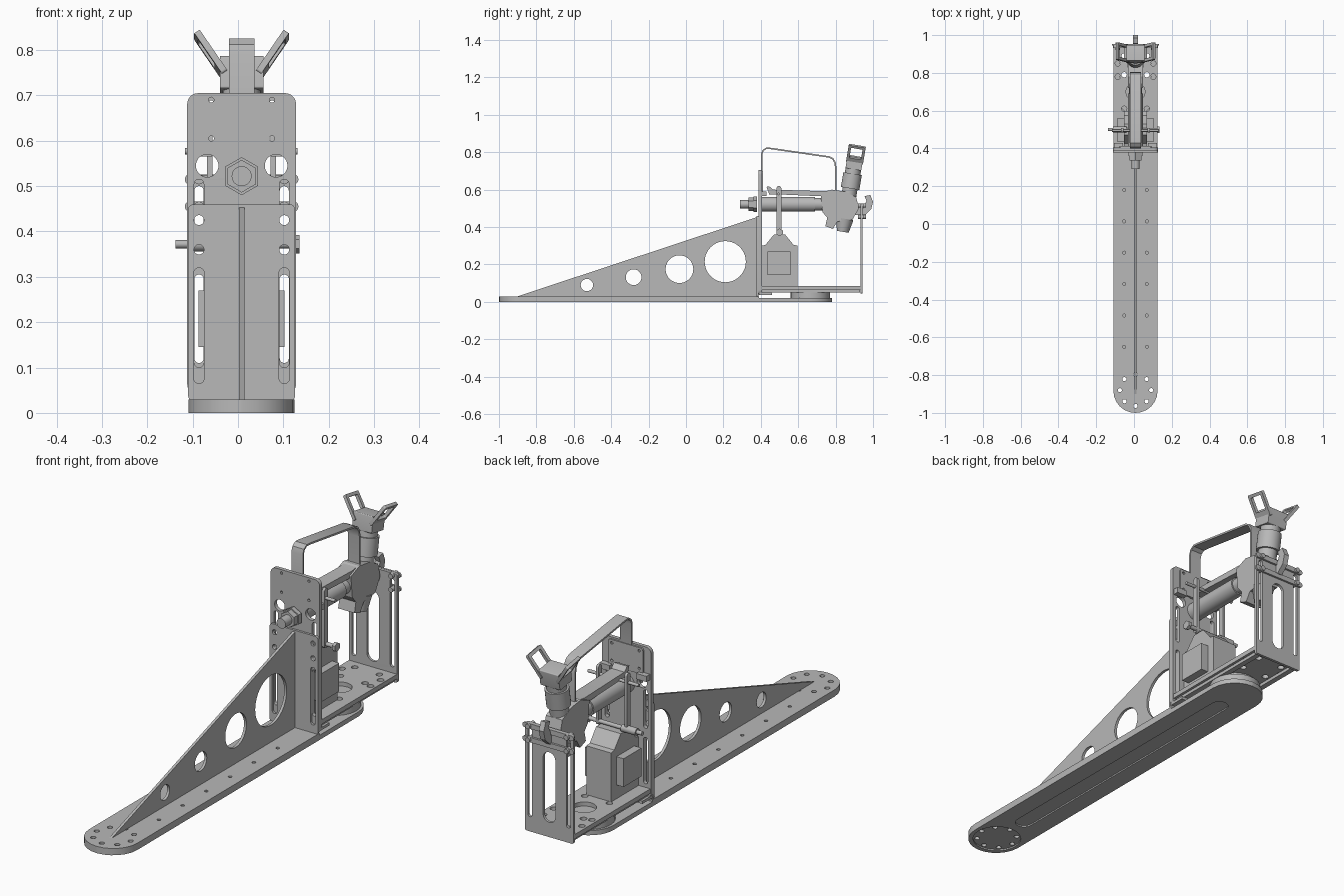
import bpy, bmesh, math
from mathutils import Matrix, Vector

if "Cube" in bpy.data.objects:
    bpy.data.objects.remove(bpy.data.objects["Cube"])

grey = bpy.data.materials.new("plain grey")
grey.use_nodes = True
grey.diffuse_color = (0.48, 0.48, 0.48, 1)
grey.node_tree.nodes["Principled BSDF"].inputs["Base Color"].default_value = grey.diffuse_color

CX = 0.008  # sideways centre of the machine
AXES = {"x": ((0, 1, 0), (0, 0, 1), (1, 0, 0)),
        "y": ((1, 0, 0), (0, 0, 1), (0, -1, 0)),
        "z": ((1, 0, 0), (0, 1, 0), (0, 0, 1))}


def finish(name, mesh):
    mesh.materials.clear()
    mesh.materials.append(grey)
    mesh.shade_smooth()
    mesh.set_sharp_from_angle(angle=math.radians(30))
    ob = bpy.data.objects.new(name, mesh)
    bpy.context.collection.objects.link(ob)
    return ob


def frame(axes, origin):
    m = Matrix([Vector(a) for a in axes]).transposed().to_4x4()
    m.translation = origin
    return m


def circle(u, v, r, n=28):
    return [(u + r * math.cos(2 * math.pi * i / n), v + r * math.sin(2 * math.pi * i / n)) for i in range(n)]


def rounded(u, v, w, h, r, n=7):
    """Rounded rectangle; a full radius gives a slot."""
    pts = []
    for k, (su, sv) in enumerate(((1, 1), (-1, 1), (-1, -1), (1, -1))):
        for i in range(n):
            a = math.pi / 2 * (k + i / (n - 1))
            pts.append((u + su * (w / 2 - r) + r * math.cos(a), v + sv * (h / 2 - r) + r * math.sin(a)))
    return pts


def slot(u, lo, hi, w):
    return rounded(u, (lo + hi) / 2, w, hi - lo, w * 0.499)


def sheet(name, axis, lo, hi, outline, holes=(), matrix=None):
    """Filled profile with holes, extruded from lo to hi along an axis."""
    cu = bpy.data.curves.new(name, "CURVE")
    cu.dimensions, cu.fill_mode, cu.extrude = "2D", "BOTH", (hi - lo) / 2
    for loop in [outline, *holes]:
        sp = cu.splines.new("POLY")
        sp.points.add(len(loop) - 1)
        for p, (u, v) in zip(sp.points, loop):
            p.co = (u, v, 0, 1)
        sp.use_cyclic_u = True
    tmp = bpy.data.objects.new(name + "_profile", cu)
    bpy.context.collection.objects.link(tmp)
    bpy.context.view_layer.update()
    mesh = bpy.data.meshes.new_from_object(tmp.evaluated_get(bpy.context.evaluated_depsgraph_get()))
    bpy.data.objects.remove(tmp)
    if matrix is None:
        mid = (lo + hi) / 2
        matrix = frame(AXES[axis], {"x": (mid, 0, 0), "y": (0, mid, 0), "z": (0, 0, mid)}[axis])
    mesh.transform(matrix)
    bm = bmesh.new()
    bm.from_mesh(mesh)
    bmesh.ops.remove_doubles(bm, verts=bm.verts, dist=1e-5)
    bmesh.ops.recalc_face_normals(bm, faces=bm.faces)
    bm.to_mesh(mesh)
    bm.free()
    return finish(name, mesh)


def box(name, x, y, z):
    return sheet(name, "z", z[0], z[1], [(x[0], y[0]), (x[1], y[0]), (x[1], y[1]), (x[0], y[1])])


def rod(name, p, q, r, n=28, r2=None):
    p, q = Vector(p), Vector(q)
    bm = bmesh.new()
    bmesh.ops.create_cone(bm, cap_ends=True, segments=n, radius1=r, radius2=r if r2 is None else r2,
                          depth=(q - p).length)
    bm.transform(Matrix.Translation((p + q) / 2) @ (q - p).to_track_quat("Z", "Y").to_matrix().to_4x4())
    mesh = bpy.data.meshes.new(name)
    bm.to_mesh(mesh)
    bm.free()
    return finish(name, mesh)


# Long foot: lower board with recesses underneath, and upper sheet
row = [circle(CX + s * 0.06, 0.18 - 0.166 * i, 0.008, 12) for i in range(6) for s in (-1, 1)]
ring = [circle(CX + 0.083 * math.cos(math.pi * i / 4), -0.88 + 0.083 * math.sin(math.pi * i / 4), 0.011, 14)
        for i in range(8)]
board = slot(CX, -1, 0.78, 0.234)
sheet("foot_rim", "z", 0, 0.006, board, [slot(CX, -0.74, 0.6, 0.075), circle(CX, -0.88, 0.1)])
sheet("foot_board", "z", 0.006, 0.021, board, row + ring)
upper = [p for p in slot(CX, -1, 0.78, 0.234) if p[1] < 0] + [(CX + 0.117, 0.39), (CX - 0.117, 0.39)]
upper = sorted(upper, key=lambda p: math.atan2(p[1] + 0.3, p[0] - CX))
sheet("foot_sheet", "z", 0.021, 0.03, upper, row + ring)

# Triangular rib with growing lightening holes
sheet("rib", "x", CX - 0.006, CX + 0.006, [(-0.9, 0.03), (0.385, 0.03), (0.385, 0.455)],
      [circle(y, z, r, 40) for y, z, r in
       ((-0.53, 0.09, 0.033), (-0.28, 0.132, 0.042), (-0.035, 0.175, 0.074), (0.21, 0.215, 0.11))])

# Front upright pair
sides = (CX - 0.094, CX + 0.094)
sheet("front_upright", "y", 0.378, 0.388, rounded(CX, 0.243, 0.236, 0.434, 0.012),
      [slot(x, 0.065, 0.32, 0.023) for x in sides] +
      [circle(x, z, 0.011, 18) for x in sides for z in (0.36, 0.425)])
sheet("tall_upright", "y", 0.388, 0.405, rounded(CX, 0.372, 0.24, 0.666, 0.024),
      [slot(x, lo, hi, 0.021) for x in sides for lo, hi in ((0.1, 0.305), (0.345, 0.515))] +
      [circle(CX + s * 0.076, 0.545, 0.025) for s in (-1, 1)] +
      [circle(CX + s * 0.067, z, 0.006, 12) for s in (-1, 1) for z in (0.605, 0.69)])
sheet("upright_backing", "y", 0.405, 0.412, rounded(CX, 0.64, 0.17, 0.115, 0.01),
      [circle(CX + s * 0.067, z, 0.006, 12) for s in (-1, 1) for z in (0.605, 0.683)])
box("upright_foot", (CX - 0.117, CX + 0.117), (0.39, 0.46), (0.038, 0.05))

# Turntable and carriage floor
rod("turntable", (CX, 0.665, 0.02), (CX, 0.665, 0.05), 0.105, 48)
rod("turntable_neck", (CX, 0.665, 0.05), (CX, 0.665, 0.066), 0.09, 48)
sheet("carriage_floor", "z", 0.064, 0.084, rounded(CX, 0.667, 0.235, 0.545, 0.004),
      [circle(CX, 0.7, 0.05)] +
      [circle(CX + s * u, y, 0.014, 16) for s in (-1, 1)
       for u, y in ((0.06, 0.61), (0.06, 0.79), (0.094, 0.78), (0.094, 0.85), (0.06, 0.89))])
for x in sides:
    box("floor_rail", (x - 0.012, x + 0.012), (0.41, 0.93), (0.05, 0.064))

# Slotted rear upright and its cross clamps
sheet("rear_upright", "y", 0.932, 0.944, rounded(CX, 0.285, 0.236, 0.48, 0.008),
      [slot(CX, 0.11, 0.42, 0.06)] + [slot(x, 0.11, 0.5, 0.02) for x in sides])
for z in (0.455, 0.515):
    sheet("rear_cross_bar", "y", 0.944, 0.953, rounded(CX, z, 0.25, 0.022, 0.01))
    for x in sides:
        rod("cross_bar_bolt", (x, 0.92, z), (x, 0.962, z), 0.011, 16)

# Motor housing with sloped cap and side covers
sheet("motor_housing", "x", CX - 0.06, CX + 0.06,
      [(0.405, 0.084), (0.597, 0.084), (0.597, 0.3), (0.575, 0.305), (0.53, 0.36), (0.47, 0.36), (0.425, 0.305),
       (0.405, 0.3)])
for s in (-1, 1):
    x = sorted((CX + s * 0.05, CX + s * 0.095))
    box("motor_cover", x, (0.435, 0.56), (0.145, 0.27))

# Swing links and their cross pins
for s in (-1, 1):
    x = CX + s * 0.07
    sheet("swing_link", "x", x - 0.006, x + 0.006, slot(0.497, 0.355, 0.62, 0.025))
rod("lower_pin", (-0.138, 0.5, 0.372), (0.128, 0.5, 0.372), 0.009, 18)
rod("lower_pin_sleeve", (-0.112, 0.5, 0.372), (-0.04, 0.5, 0.372), 0.016, 18)
rod("lower_pin_nut", (0.122, 0.5, 0.372), (0.136, 0.5, 0.372), 0.02, 6)
rod("upper_pin", (-0.117, 0.495, 0.577), (0.131, 0.495, 0.577), 0.007, 16)
for s in (-1, 1):
    x = sorted((CX + s * 0.065, CX + s * 0.115))
    box("pin_lug", x, (0.405, 0.43), (0.565, 0.59))

# Main bolt and barrel
for name, y0, y1, r, n in (("bolt_tip", 0.29, 0.34, 0.022, 28), ("bolt_hex", 0.335, 0.36, 0.036, 6),
                           ("bolt_nut", 0.36, 0.38, 0.042, 6), ("barrel", 0.405, 0.69, 0.04, 32),
                           ("barrel_end", 0.69, 0.76, 0.034, 32)):
    rod(name, (CX, y0, 0.522), (CX, y1, 0.522), r, n)

# Clamp arm, body and rear claw
sheet("clamp_arm", "x", CX - 0.032, CX + 0.032,
      [(0.43, 0.615), (0.445, 0.618), (0.465, 0.6), (0.74, 0.592), (0.8, 0.6), (0.8, 0.55), (0.72, 0.565),
       (0.49, 0.575), (0.445, 0.575)])
sheet("clamp_body", "x", CX - 0.04, CX + 0.04,
      [(0.72, 0.575), (0.78, 0.6), (0.85, 0.59), (0.91, 0.56), (0.925, 0.5), (0.89, 0.44), (0.81, 0.43),
       (0.785, 0.39), (0.745, 0.405), (0.755, 0.45), (0.73, 0.48)])
sheet("rear_claw", "x", CX - 0.012, CX + 0.012,
      [(0.88, 0.56), (0.91, 0.51), (0.945, 0.5), (0.965, 0.54), (0.955, 0.565), (0.985, 0.572), (1.0, 0.535),
       (0.99, 0.495), (0.955, 0.462), (0.9, 0.465)])

# Carrying strap: a bent band
path = [Vector(p) for p in ((0.405, 0.58), (0.405, 0.79), (0.412, 0.81), (0.43, 0.822), (0.455, 0.82),
                            (0.765, 0.775), (0.785, 0.765), (0.797, 0.745), (0.8, 0.72), (0.8, 0.58))]
inner, outer = [], []
for i, p in enumerate(path):
    t = (path[min(i + 1, len(path) - 1)] - path[max(i - 1, 0)]).normalized()
    n = Vector((-t.y, t.x)) * 0.004
    outer.append(tuple(p + n))
    inner.append(tuple(p - n))
sheet("carrying_strap", "x", CX - 0.028, CX + 0.028, outer + inner[::-1])

# Tilted stem: knob, neck, collar and crown
low, tilt = Vector((CX, 0.838, 0.375)), Vector((0, 0.17, 1)).normalized()
for name, a, b, r, r2 in (("stem_knob", 0, 0.07, 0.032, 0.046), ("stem_neck", 0.06, 0.24, 0.04, 0.04),
                          ("stem_collar", 0.235, 0.315, 0.05, 0.05), ("stem_top", 0.315, 0.345, 0.042, 0.042)):
    rod(name, low + tilt * a, low + tilt * b, r, 28, r2)
side = Vector((0, 1, -0.17)).normalized()
sheet("crown_block", None, -0.048, 0.048, rounded(0, 0, 0.085, 0.072, 0.004),
      matrix=frame((side, tilt, (1, 0, 0)), low + tilt * 0.375))

# Open V-shaped fork frames
for s in (-1, 1):
    up = (Vector((s * 0.56, 0, 0)) + tilt * 0.83).normalized()
    sheet("fork_frame", None, -0.007, 0.007, rounded(0, 0, 0.092, 0.11, 0.006),
          [rounded(0, 0.008, 0.062, 0.066, 0.004)],
          matrix=frame((side, up, side.cross(up)), low + tilt * 0.42 + Vector((s * 0.068, 0, 0))))
